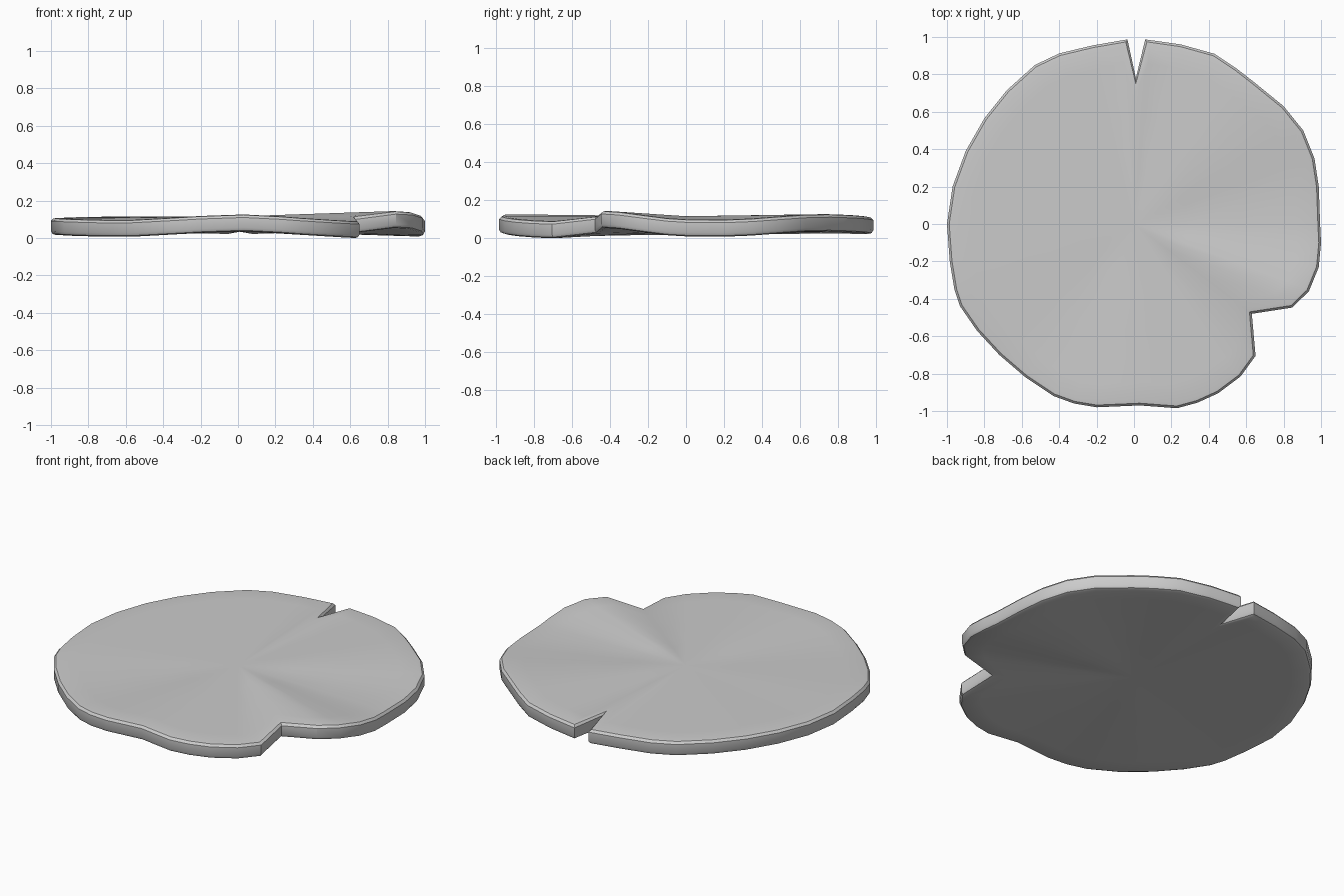
import bpy, bmesh
from mathutils import Vector

if "Cube" in bpy.data.objects:
    bpy.data.objects.remove(bpy.data.objects["Cube"])

# Leaf outline, counter-clockwise from the right: x, y, height of underside
RIM = [(0.995, 0, .010), (0.988, .2, .008), (.965, .35, .014), (.905, .50, .025),
       (.80, .63, .034), (.64, .76, .037), (.55, .83, .035), (.43, .91, .031),
       (.25, .96, .027), (.06, .987, .022), (.01, .78, .034), (-.035, .987, .022),
       (-.22, .955, .025), (-.40, .912, .026), (-.53, .85, .026), (-.68, .715, .025),
       (-.80, .565, .023), (-.90, .39, .021), (-.97, .20, .018), (-1.0, 0, .017),
       (-.985, -.20, .017), (-.96, -.35, .015), (-.93, -.44, .013), (-.84, -.57, .010),
       (-.72, -.70, .007), (-.58, -.82, .007), (-.43, -.92, .015), (-.32, -.96, .021),
       (-.20, -.98, .028), (.03, -.97, .036), (.23, -.985, .026), (.34, -.955, .018),
       (.45, -.905, .011), (.57, -.815, .004), (.65, -.705, 0), (.63, -.48, .026),
       (.845, -.447, .054), (.935, -.36, .049), (.988, -.23, .032), (1.0, -.10, .016)]
THICK = .090
CENTRE_TOP, CENTRE_BOTTOM = .116, .038
# Cross-section of the rim: inward offset, fraction of thickness
EDGE = [(.031, 1.0), (.012, .97), (0, .82), (0, .22), (.008, .06), (.022, 0)]


def inset(i, d):
    p, a, b = (Vector(RIM[k % len(RIM)][:2]) for k in (i, i - 1, i + 1))
    n1 = (p - a).normalized()
    n2 = (b - p).normalized()
    n = Vector((-n1.y - n2.y, n1.x + n2.x)).normalized()
    miter = min(2.5, 1 / max(.1, n.dot(Vector((-n1.y, n1.x)))))
    return p + n * d * miter


bm = bmesh.new()
N = len(RIM)


def ring(offset, frac, scale=1.0, centre=0.0):
    verts = []
    for i in range(N):
        p = inset(i, offset) * scale
        z = centre + (RIM[i][2] + THICK * frac - centre) * scale
        verts.append(bm.verts.new((p.x, p.y, z)))
    return verts


# Radial blade surface above, rounded rim, radial blade surface below
rings = [ring(EDGE[0][0], 1, s, CENTRE_TOP) for s in (.3, .6, .9)]
rings += [ring(o, f) for o, f in EDGE]
rings += [ring(EDGE[-1][0], 0, s, CENTRE_BOTTOM) for s in (.9, .6, .3)]
for upper, lower in zip(rings, rings[1:]):
    for i in range(N):
        j = (i + 1) % N
        bm.faces.new((upper[i], lower[i], lower[j], upper[j]))
for r, z in ((rings[0], CENTRE_TOP), (rings[-1], CENTRE_BOTTOM)):
    c = bm.verts.new((0, 0, z))
    for i in range(N):
        bm.faces.new((c, r[i], r[(i + 1) % N]))
bmesh.ops.recalc_face_normals(bm, faces=bm.faces)

mesh = bpy.data.meshes.new("lily_pad")
bm.to_mesh(mesh)
bm.free()
pad = bpy.data.objects.new("lily_pad", mesh)
bpy.context.collection.objects.link(pad)
bpy.context.view_layer.objects.active = pad
pad.select_set(True)
bpy.ops.object.shade_smooth_by_angle(angle=.6)
